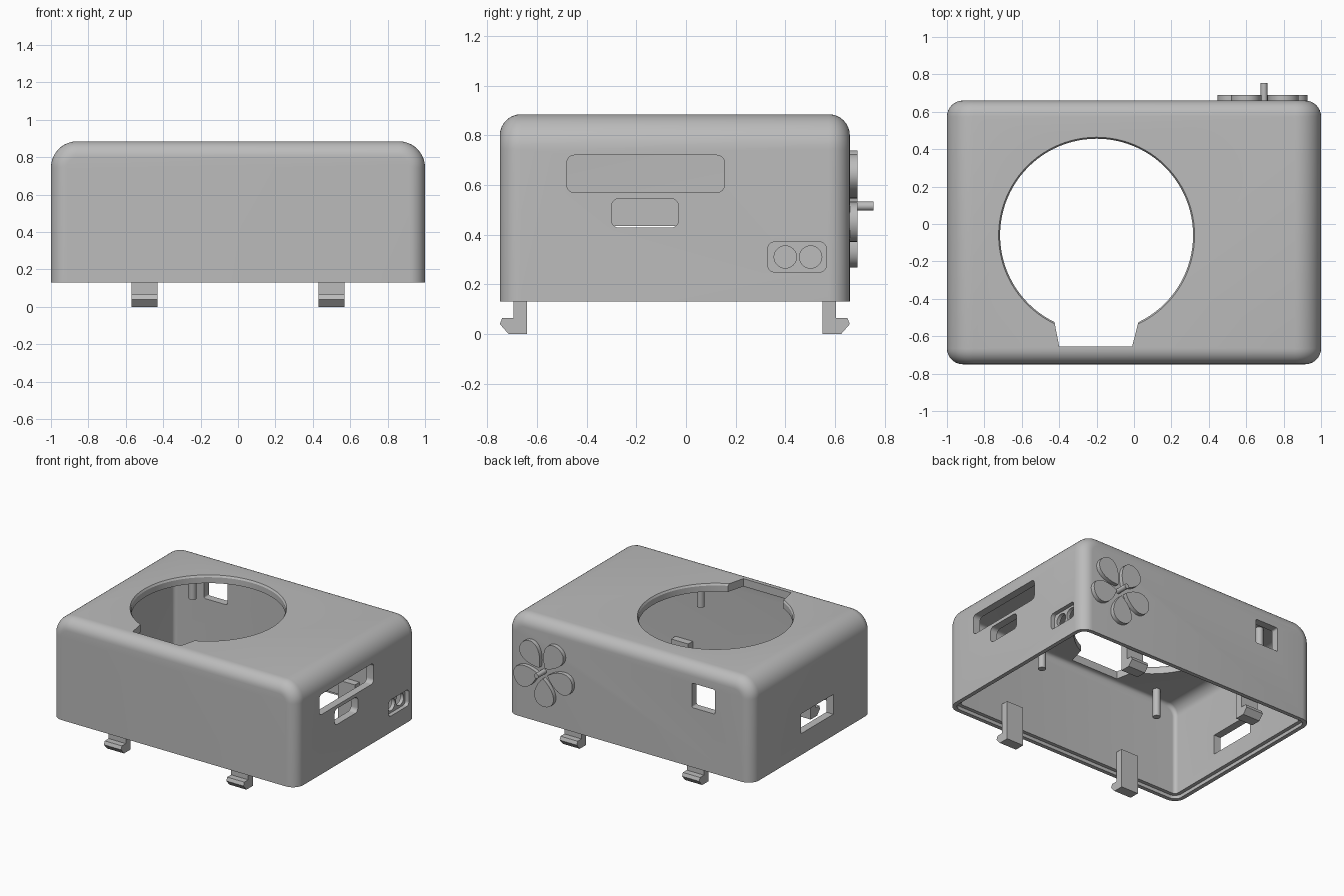
import bpy, bmesh, math
from mathutils import Matrix

if "Cube" in bpy.data.objects:
    bpy.data.objects.remove(bpy.data.objects["Cube"])

grey = bpy.data.materials.new("plain grey")
grey.use_nodes = True
grey.diffuse_color = (0.5, 0.5, 0.5, 1)
grey.node_tree.nodes["Principled BSDF"].inputs["Base Color"].default_value = (0.5, 0.5, 0.5, 1)

FRONT, BACK, BASE, TOP, WALL = -0.75, 0.66, 0.13, 0.885, 0.057
MID_Y = (FRONT + BACK) / 2


def finish(name, bm):
    bmesh.ops.recalc_face_normals(bm, faces=bm.faces)
    mesh = bpy.data.meshes.new(name)
    bm.to_mesh(mesh)
    bm.free()
    mesh.materials.append(grey)
    obj = bpy.data.objects.new(name, mesh)
    bpy.context.collection.objects.link(obj)
    return obj


def rounded(u0, u1, v0, v1, r_low, r_high, steps=8):
    """Rectangle outline with rounded lower and upper corners."""
    pts = []
    for k, (su, sv) in enumerate([(1, 1), (-1, 1), (-1, -1), (1, -1)]):
        r = r_high if sv > 0 else r_low
        cu = u1 - r if su > 0 else u0 + r
        cv = v1 - r if sv > 0 else v0 + r
        for i in range(steps + 1 if r else 1):
            a = (k + i / steps) * math.pi / 2
            pts.append((cu + r * math.cos(a), cv + r * math.sin(a)))
    return pts


def prism_mesh(pts, axis, a, b):
    place = {"x": lambda u, v: (a, u, v), "y": lambda u, v: (u, a, v),
             "z": lambda u, v: (u, v, a)}[axis]
    bm = bmesh.new()
    face = bm.faces.new([bm.verts.new(place(u, v)) for u, v in pts])
    new = bmesh.ops.extrude_face_region(bm, geom=[face])["geom"]
    shift = [b - a if n == axis else 0 for n in "xyz"]
    bmesh.ops.translate(bm, vec=shift, verts=[g for g in new if isinstance(g, bmesh.types.BMVert)])
    return bm


def prism(name, pts, axis, a, b):
    return finish(name, prism_mesh(pts, axis, a, b))


def cylinder(name, centre, r_start, r_end, length, axis="z", segments=64):
    bm = bmesh.new()
    turn = {"z": Matrix(), "x": Matrix.Rotation(math.pi / 2, 4, "Y"),
            "y": Matrix.Rotation(-math.pi / 2, 4, "X")}[axis]
    bmesh.ops.create_cone(bm, cap_ends=True, segments=segments, radius1=r_start,
                          radius2=r_end, depth=length, matrix=Matrix.Translation(centre) @ turn)
    return finish(name, bm)


def case_block(name, inset, bottom):
    """Box with wide rounding on the sides and tighter rounding front and back."""
    outline = rounded(inset - 1, 1 - inset, bottom, TOP - inset, 0, 0.14 - inset, 12)
    bm = prism_mesh(outline, "y", FRONT + inset, BACK - inset)
    rim = []
    for e in bm.edges:
        p, q = (v.co for v in e.verts)
        if abs(p.y - q.y) < 1e-5 and max(p.z, q.z) > bottom + 1e-4:
            rim.append(e)
    bmesh.ops.bevel(bm, geom=rim, offset=0.085 - inset, segments=8, profile=0.5, affect="EDGES")
    return finish(name, bm)


def cut(target, cutter):
    cutter.hide_render = True
    mod = target.modifiers.new("cut", "BOOLEAN")
    mod.operation, mod.solver, mod.object = "DIFFERENCE", "EXACT", cutter
    bpy.context.view_layer.objects.active = target
    bpy.ops.object.modifier_apply(modifier=mod.name)
    bpy.data.objects.remove(cutter)


def smooth(obj):
    bpy.ops.object.select_all(action="DESELECT")
    obj.select_set(True)
    bpy.context.view_layer.objects.active = obj
    bpy.ops.object.shade_smooth_by_angle(angle=math.radians(30))


# Hollow case, open below, with a stepped lip
case = case_block("case", 0, BASE)
cut(case, case_block("cavity", WALL, BASE - 0.05))
lip = 0.03
cut(case, prism("lip_step", rounded(lip - 1, 1 - lip, FRONT + lip, BACK - lip, 0.055, 0.055),
                "z", BASE - 0.05, BASE + 0.025))

# Round opening in the top with a flared rim and a front notch
cx, cy = -0.2, -0.06
cut(case, cylinder("opening", (cx, cy, 0.85), 0.516, 0.516, 0.3, segments=96))
cut(case, cylinder("opening_flare", (cx, cy, TOP), 0.512, 0.536, 0.04, segments=96))
cut(case, prism("notch", [(-0.43, -0.5), (-0.4, -0.655), (-0.01, -0.655), (0.03, -0.5)],
                "z", 0.75, 1))

# Slots in the left side
cut(case, prism("long_slot", rounded(-0.48, 0.155, 0.57, 0.72, 0.03, 0.03), "x", 0.85, 1.1))
cut(case, prism("short_slot", rounded(-0.3, -0.03, 0.428, 0.545, 0.03, 0.03), "x", 0.85, 1.1))

# Recess with two round ports
cut(case, prism("port_recess", rounded(0.33, 0.565, 0.25, 0.37, 0.025, 0.025), "x", 0.97, 1.1))
for y in (0.4, 0.502):
    cut(case, cylinder("port", (0.95, y, 0.31), 0.045, 0.045, 0.2, "x", 32))

# Slot in the right side and square window in the back
cut(case, prism("side_slot", rounded(-0.29, 0.085, 0.288, 0.434, 0, 0), "x", -1.1, -0.85))
cut(case, prism("window", rounded(-0.7, -0.51, 0.57, 0.75, 0.012, 0.012), "y", 0.55, 0.75))
smooth(case)

# Hooked clip feet, mirrored front to back
hook = [(0.595, 0), (0.67, 0), (0.705, 0.04), (0.695, 0.065), (0.65, 0.065),
        (0.65, 0.29), (0.595, 0.29)]
for side, label in ((-1, "front"), (1, "back")):
    for x, end in ((-0.5, "right"), (0.5, "left")):
        prism(f"{label}_{end}_clip", [(MID_Y + side * d, z) for d, z in hook],
              "x", x - 0.07, x + 0.07)

# Posts hanging from the top
for x in (-0.7, 0.3):
    for y in (-0.6, 0.47):
        smooth(cylinder("post", (x, y, 0.73), 0.026, 0.026, 0.22, segments=24))

# Raised five-petal flower with a round peg on the back
fx, fz = 0.69, 0.515
for k in range(5):
    a = math.radians(50 + 72 * k)
    pts = []
    for i in range(32):
        t = 2 * math.pi * i / 32
        r = 0.145 - 0.103 * math.cos(t)
        w = 0.098 * math.sin(t) * math.sin(t / 2) ** 0.8
        pts.append((fx + r * math.cos(a) - w * math.sin(a), fz + r * math.sin(a) + w * math.cos(a)))
    smooth(prism("petal", pts, "y", BACK - 0.01, BACK + 0.03))
smooth(cylinder("flower_peg", (fx + 0.005, 0.7, fz), 0.018, 0.018, 0.11, "y", 24))
